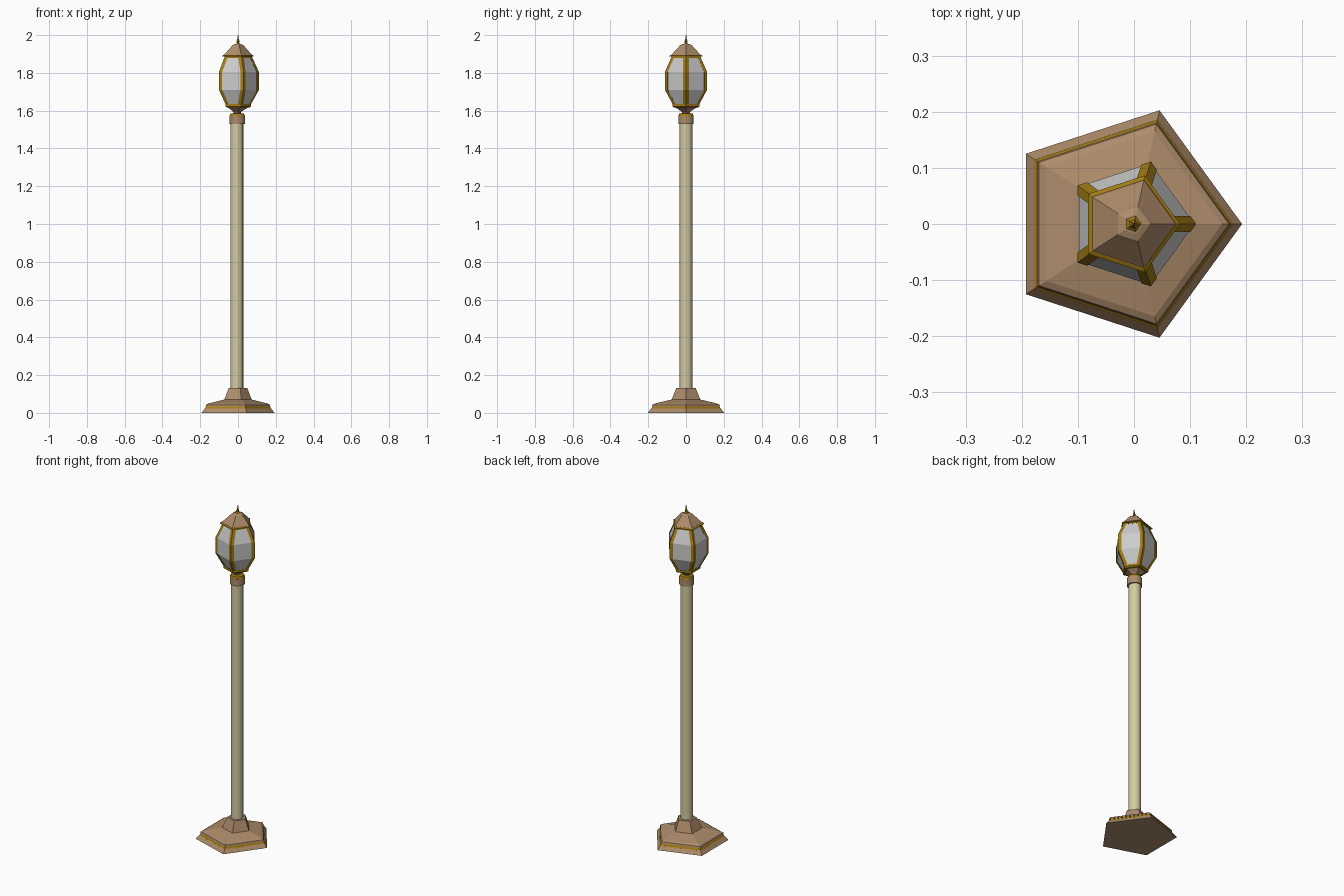
import bpy, bmesh, math
from mathutils import Vector

if "Cube" in bpy.data.objects:
    bpy.data.objects.remove(bpy.data.objects["Cube"])


def material(name, rgb):
    m = bpy.data.materials.new(name)
    m.diffuse_color = (*rgb, 1)
    m.use_nodes = True
    m.node_tree.nodes["Principled BSDF"].inputs["Base Color"].default_value = m.diffuse_color
    return m


BRONZE = material("bronze", (0.42, 0.26, 0.145))
GOLD = material("gold", (0.36, 0.20, 0.008))
STONE = material("cream", (0.66, 0.59, 0.36))


def finish(name, bm, mat):
    bmesh.ops.recalc_face_normals(bm, faces=bm.faces)
    mesh = bpy.data.meshes.new(name)
    bm.to_mesh(mesh)
    bm.free()
    if mat:
        mesh.materials.append(mat)
    ob = bpy.data.objects.new(name, mesh)
    bpy.context.collection.objects.link(ob)
    return ob


def bridge(bm, loops):
    # Skin a stack of equal cross-sections and cap both ends
    rows = [[bm.verts.new(p) for p in loop] for loop in loops]
    n = len(rows[0])
    for a, b in zip(rows, rows[1:]):
        for i in range(n):
            j = (i + 1) % n
            bm.faces.new((a[i], a[j], b[j], b[i]))
    bm.faces.new(rows[0][::-1])
    bm.faces.new(rows[-1])


def ring(r, z, sides=5, cx=None):
    # Pentagons are centred by their bounding box unless cx is given
    if cx is None:
        cx = -0.0955 * r
    return [Vector((cx + r * math.cos(2 * math.pi * i / sides),
                    r * math.sin(2 * math.pi * i / sides), z)) for i in range(sides)]


def stack(name, profile, mat, sides=5, cx=None):
    bm = bmesh.new()
    bridge(bm, [ring(r, z, sides, cx) for r, z in profile])
    return finish(name, bm, mat)


# Stepped pentagonal base
stack("base_plinth", [(0.213, 0), (0.195, 0.022), (0.186, 0.022)], BRONZE)
stack("base_gold_band", [(0.196, 0.021), (0.192, 0.024), (0.186, 0.036)], GOLD)
stack("base_step", [(0.19, 0.034), (0.187, 0.043), (0.173, 0.05), (0.082, 0.07)], BRONZE)
stack("base_socket", [(0.082, 0.066), (0.054, 0.132)], BRONZE)

# Round post and collar
CX = -0.006
post = stack("post", [(0.034, 0.12), (0.034, 1.54)], STONE, 16, CX)
collar = stack("collar", [(0.041, 1.53), (0.041, 1.572)], BRONZE, 16, -0.004)
cap = stack("collar_cap", [(0.041, 1.57), (0.036, 1.584), (0.02, 1.587)], GOLD, 16, -0.004)
for ob in (post, collar, cap):
    bpy.context.view_layer.objects.active = ob
    ob.select_set(True)
bpy.ops.object.shade_smooth_by_angle(angle=math.radians(30))

# Flaring cup under the lantern
stack("lantern_cup", [(0.022, 1.58), (0.022, 1.592), (0.035, 1.602), (0.068, 1.622)], BRONZE, 5, CX)

# Lantern glass and its frame
SHAPE = [(0.072, 1.63), (0.117, 1.71), (0.117, 1.805), (0.078, 1.89)]
stack("lantern_glass", [(r - 0.003, z) for r, z in SHAPE], None, 5, CX)
stack("lantern_bottom_rim", [(0.066, 1.616), (0.074, 1.622), (0.074, 1.634)], GOLD, 5, CX)
stack("lantern_top_rim", [(0.081, 1.88), (0.081, 1.89)], GOLD, 5, CX)

bm = bmesh.new()
for i in range(5):
    sections = []
    for r, z in SHAPE:
        c = ring(r, z, 5, CX)
        p = c[i]
        left = p + (c[i - 1] - p).normalized() * 0.018
        right = p + (c[(i + 1) % 5] - p).normalized() * 0.018
        inner = Vector((CX, 0, z)).lerp(p, 0.85)
        sections.append([p, right, inner, left])
    bridge(bm, sections)
finish("lantern_corner_bars", bm, GOLD)

# Roof and spiked finial
stack("roof_rim", [(0.091, 1.887), (0.091, 1.891), (0.084, 1.895)], GOLD)
stack("roof", [(0.086, 1.891), (0.04, 1.938), (0.032, 1.947), (0.018, 1.952)], BRONZE)
stack("finial", [(0.017, 1.95), (0.010, 1.956), (0.006, 1.962), (0.009, 1.967),
                 (0.005, 1.975), (0.001, 2.0)], GOLD)
